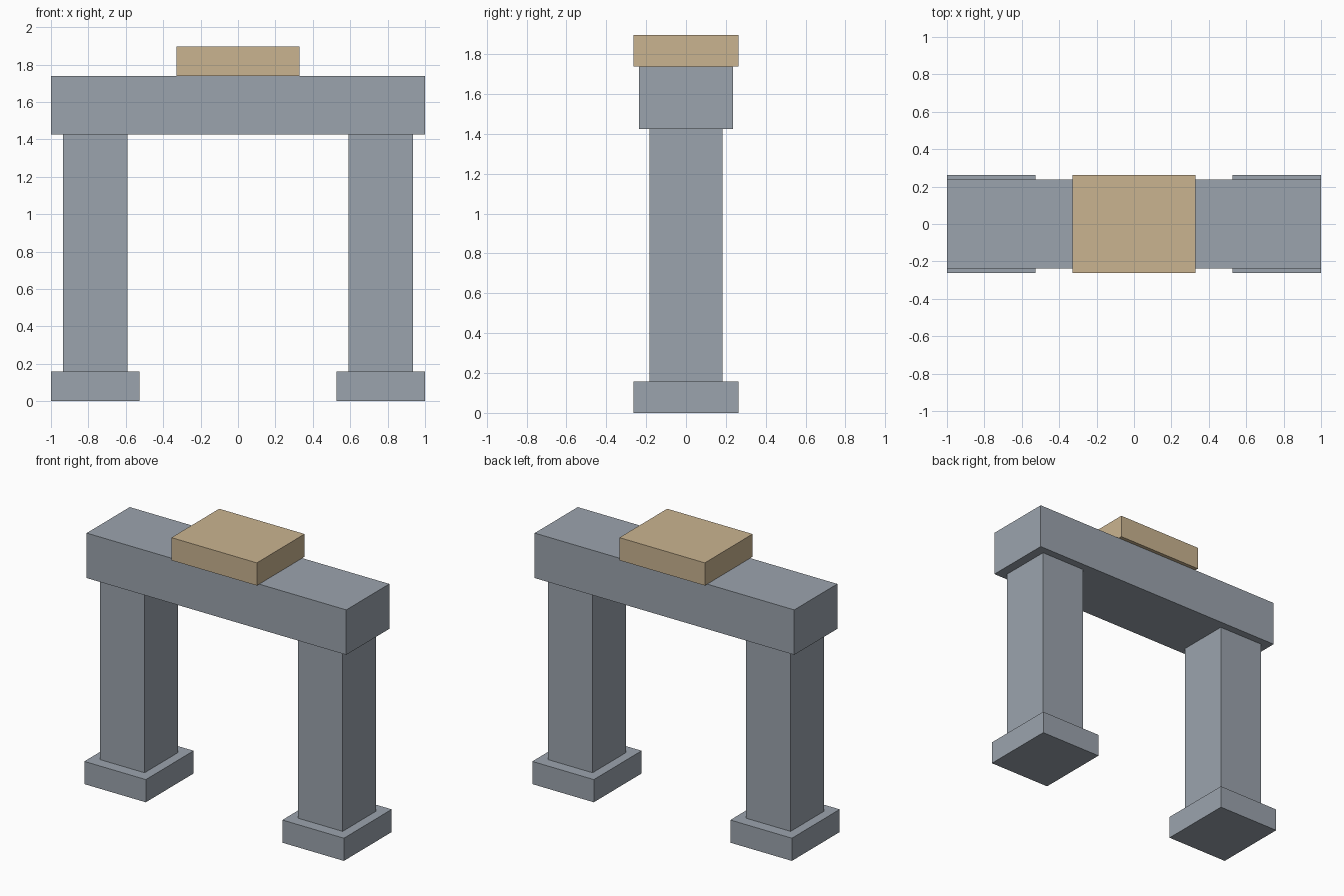
import bpy

cube = bpy.data.objects.get("Cube")
if cube:
    bpy.data.objects.remove(cube, do_unlink=True)


def material(name, rgb):
    mat = bpy.data.materials.new(name)
    mat.use_nodes = True
    color = (*rgb, 1.0)
    mat.diffuse_color = color
    mat.node_tree.nodes["Principled BSDF"].inputs["Base Color"].default_value = color
    return mat


def block(name, x, width, depth, bottom, top, mat):
    """Box centred on y = 0, spanning bottom to top."""
    bpy.ops.mesh.primitive_cube_add(size=1, location=(x, 0, (bottom + top) / 2))
    obj = bpy.context.object
    obj.name = name
    obj.scale = (width, depth, top - bottom)
    bpy.ops.object.transform_apply(location=False, rotation=False, scale=True)
    obj.data.materials.append(mat)
    return obj


stone = material("grey stone", (0.33, 0.37, 0.42))
sand = material("tan stone", (0.59, 0.455, 0.28))

BASE_TOP, BEAM_BOTTOM, BEAM_TOP, CAP_TOP = 0.158, 1.425, 1.738, 1.896
PILLAR_X = 0.763

# Pillars on their footings
for side, sign in (("left", 1), ("right", -1)):
    block(side + "_footing", sign * PILLAR_X, 0.474, 0.526, 0, BASE_TOP, stone)
    block(side + "_pillar", sign * PILLAR_X, 0.344, 0.368, BASE_TOP, BEAM_BOTTOM, stone)

# Crossbeam and capstone
block("crossbeam", 0, 2.0, 0.474, BEAM_BOTTOM, BEAM_TOP, stone)
block("capstone", 0, 0.658, 0.526, BEAM_TOP, CAP_TOP, sand)
